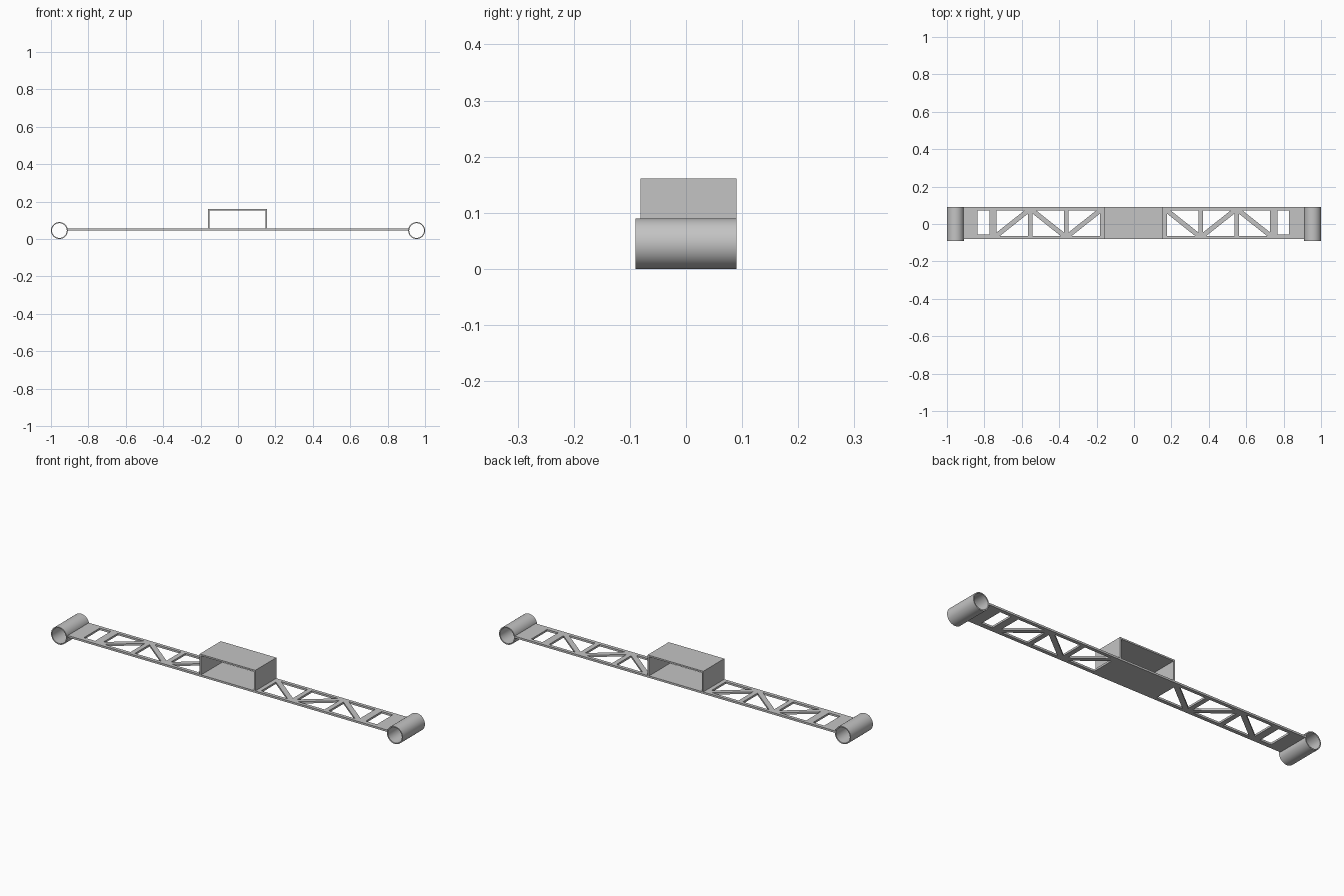
import bpy, bmesh, math
from mathutils import Matrix, Vector

default = bpy.data.objects.get("Cube")
if default:
    bpy.data.objects.remove(default, do_unlink=True)

GREY = (0.55, 0.55, 0.55, 1)
mat = bpy.data.materials.new("plain grey")
mat.use_nodes = True
mat.diffuse_color = GREY
mat.node_tree.nodes["Principled BSDF"].inputs["Base Color"].default_value = GREY

MID = -0.003                   # truss centre line in x
FRONT, BACK = -0.081, 0.09     # plate depth
BOTTOM, TOP = 0.045, 0.055     # plate height


def prism(bm, points, offset):
    """Extrude a closed outline of 3D points along offset."""
    face = bm.faces.new([bm.verts.new(p) for p in points])
    ext = bmesh.ops.extrude_face_region(bm, geom=[face])
    bmesh.ops.translate(bm, vec=offset,
                        verts=[v for v in ext["geom"] if isinstance(v, bmesh.types.BMVert)])


def make(name, bm):
    bmesh.ops.recalc_face_normals(bm, faces=bm.faces)
    mesh = bpy.data.meshes.new(name)
    bm.to_mesh(mesh)
    bm.free()
    obj = bpy.data.objects.new(name, mesh)
    bpy.context.collection.objects.link(obj)
    mesh.materials.append(mat)
    return obj


def flat(points, z):
    return [(x, y, z) for x, y in points]


# Truss plate, a long thin bar
bm = bmesh.new()
prism(bm, flat([(-0.913, FRONT), (0.913, FRONT), (0.913, BACK), (-0.913, BACK)], BOTTOM),
      Vector((0, 0, TOP - BOTTOM)))
plate = make("truss_plate", bm)

# Openings: three braced bays and one small window on each side
bm = bmesh.new()
lift = Vector((0, 0, 0.1))
y0, y1, gap = -0.063, 0.073, 0.018
for side in (-1, 1):
    for bay in range(3):
        a = 0.18 + 0.192 * bay
        b = a + 0.167
        if bay % 2:            # alternate the brace direction
            a, b = b, a
        step = math.copysign(gap, b - a)
        upper = [(b, y1), (a + step, y1), (b, y0 + gap)]
        lower = [(a, y0), (b - step, y0), (a, y1 - gap)]
        for tri in (upper, lower):
            prism(bm, flat([(MID + side * x, y) for x, y in tri], 0), lift)
    window = [(0.77, -0.057), (0.833, -0.057), (0.833, 0.071), (0.77, 0.071)]
    prism(bm, flat([(MID + side * x, y) for x, y in window], 0), lift)
cutter = make("opening_cutter", bm)
cutter.hide_render = True

# Cut the openings and drop the cutter
mod = plate.modifiers.new("openings", "BOOLEAN")
mod.operation = "DIFFERENCE"
mod.solver = "EXACT"
mod.object = cutter
bpy.context.view_layer.objects.active = plate
plate.select_set(True)
bpy.ops.object.modifier_apply(modifier=mod.name)
bpy.data.objects.remove(cutter, do_unlink=True)

# Central housing, an open-ended inverted channel
L, R, H, T = -0.161, 0.155, 0.161, 0.008
outline = [(L, TOP), (L, H), (R, H), (R, TOP),
           (R - T, TOP), (R - T, H - T), (L + T, H - T), (L + T, TOP)]
bm = bmesh.new()
prism(bm, [(x, FRONT, z) for x, z in outline], Vector((0, BACK - FRONT, 0)))
make("central_housing", bm)

# Hollow end tubes, a rectangle section spun around y
for name, x in (("right_tube", -0.955), ("left_tube", 0.955)):
    bm = bmesh.new()
    section = [(0.045, -0.09), (0.045, 0.09), (0.0395, 0.09), (0.0395, -0.09)]
    verts = [bm.verts.new((x + r, y, 0.045)) for r, y in section]
    edges = [bm.edges.new((verts[i], verts[(i + 1) % 4])) for i in range(4)]
    bmesh.ops.spin(bm, geom=verts + edges, cent=(x, 0, 0.045), axis=(0, 1, 0),
                   angle=math.tau, steps=64)
    bmesh.ops.remove_doubles(bm, verts=bm.verts, dist=0.0001)
    tube = make(name, bm)
    bpy.ops.object.select_all(action="DESELECT")
    tube.select_set(True)
    bpy.context.view_layer.objects.active = tube
    bpy.ops.object.shade_smooth_by_angle(angle=math.radians(30))
